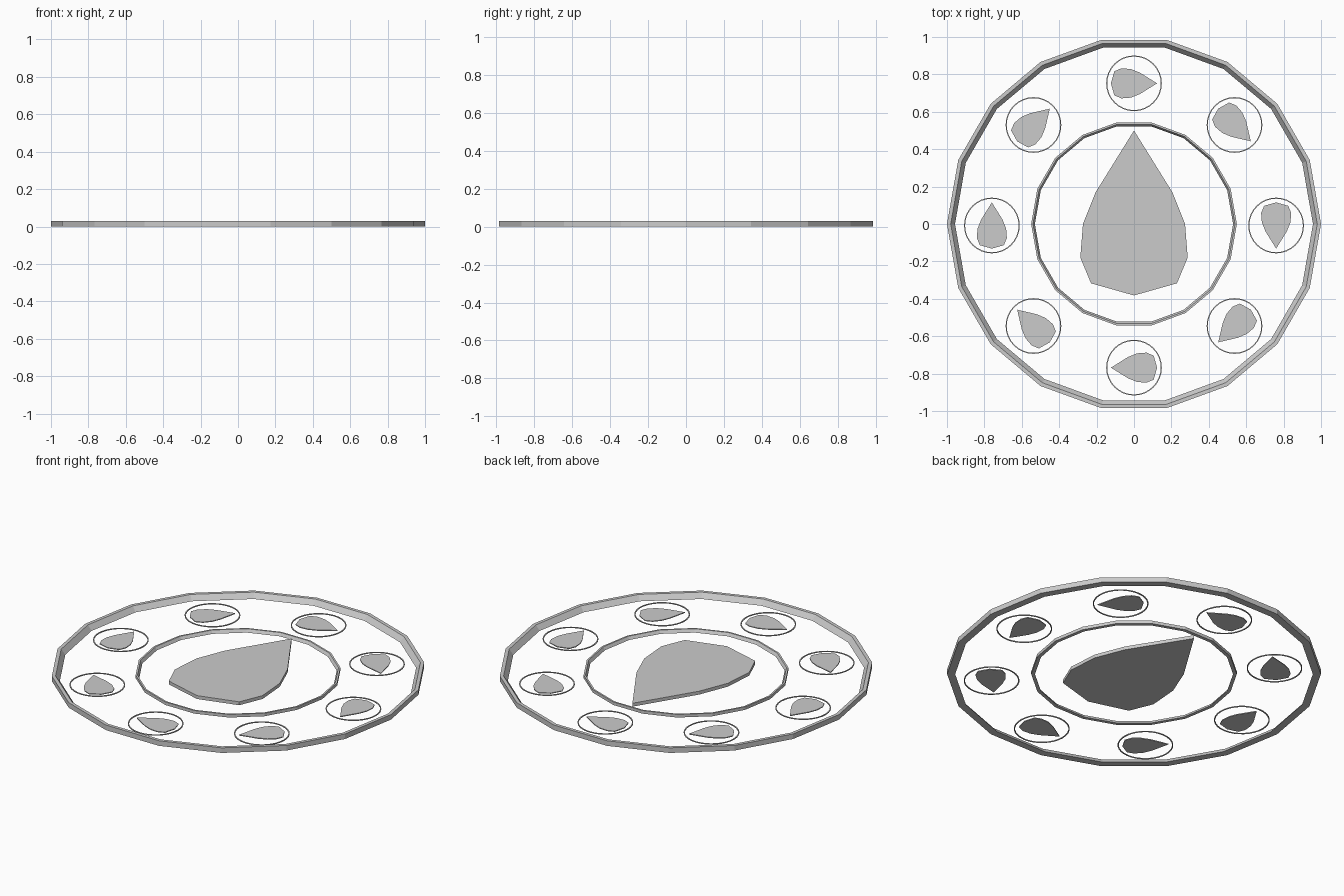
import bpy, bmesh, math

if "Cube" in bpy.data.objects:
    bpy.data.objects.remove(bpy.data.objects["Cube"])

CY = -0.008   # slight offset of the small ornaments


def make_object(name, bm):
    bmesh.ops.recalc_face_normals(bm, faces=bm.faces)
    me = bpy.data.meshes.new(name)
    bm.to_mesh(me)
    bm.free()
    ob = bpy.data.objects.new(name, me)
    bpy.context.collection.objects.link(ob)
    return ob


def ring(name, profile, sides, loc=(0, 0)):
    """Closed (radius, z) profile swept around z."""
    bm = bmesh.new()
    loops = []
    for i in range(sides):
        a = 2 * math.pi * i / sides
        loops.append([bm.verts.new((r * math.cos(a), r * math.sin(a), z)) for r, z in profile])
    n = len(profile)
    for i in range(sides):
        p, q = loops[i], loops[(i + 1) % sides]
        for j in range(n):
            k = (j + 1) % n
            bm.faces.new((p[j], q[j], q[k], p[k]))
    ob = make_object(name, bm)
    ob.location = (loc[0], loc[1], 0)
    return ob


# Right half of the teardrop outline, tip to base
HALF = [(0, 0.5), (0.205, 0.17), (0.273, 0), (0.287, -0.18), (0.23, -0.317), (0, -0.382)]


def teardrop(name, scale, height, shift=0.0):
    pts = HALF + [(-x, y) for x, y in HALF[-2:0:-1]]
    bm = bmesh.new()
    face = bm.faces.new([bm.verts.new((x * scale, (y + shift) * scale, 0)) for x, y in pts])
    ext = bmesh.ops.extrude_face_region(bm, geom=[face], use_keep_orig=True)
    for v in ext["geom"]:
        if isinstance(v, bmesh.types.BMVert):
            v.co.z = height
    return make_object(name, bm)


# Main rings with sloping inner walls
ring("outer_rim", [(1, 0), (1, 0.03), (0.98, 0.03), (0.957, 0)], 18)
ring("inner_rim", [(0.55, 0), (0.55, 0.018), (0.54, 0.018), (0.53, 0)], 18)

# Central teardrop
teardrop("center_drop", 1.0, 0.02)

# Eight thin circles, each holding a teardrop that points clockwise
for i in range(8):
    a = i * math.pi / 4
    x, y = 0.76 * math.cos(a), 0.76 * math.sin(a) + CY
    ring(f"small_circle_{i + 1}", [(0.149, 0), (0.149, 0.005), (0.143, 0.005), (0.143, 0)], 32, (x, y))
    drop = teardrop(f"small_drop_{i + 1}", 0.28, 0.005, -0.059)
    drop.location = (x, y, 0)
    drop.rotation_euler.z = a + math.pi
